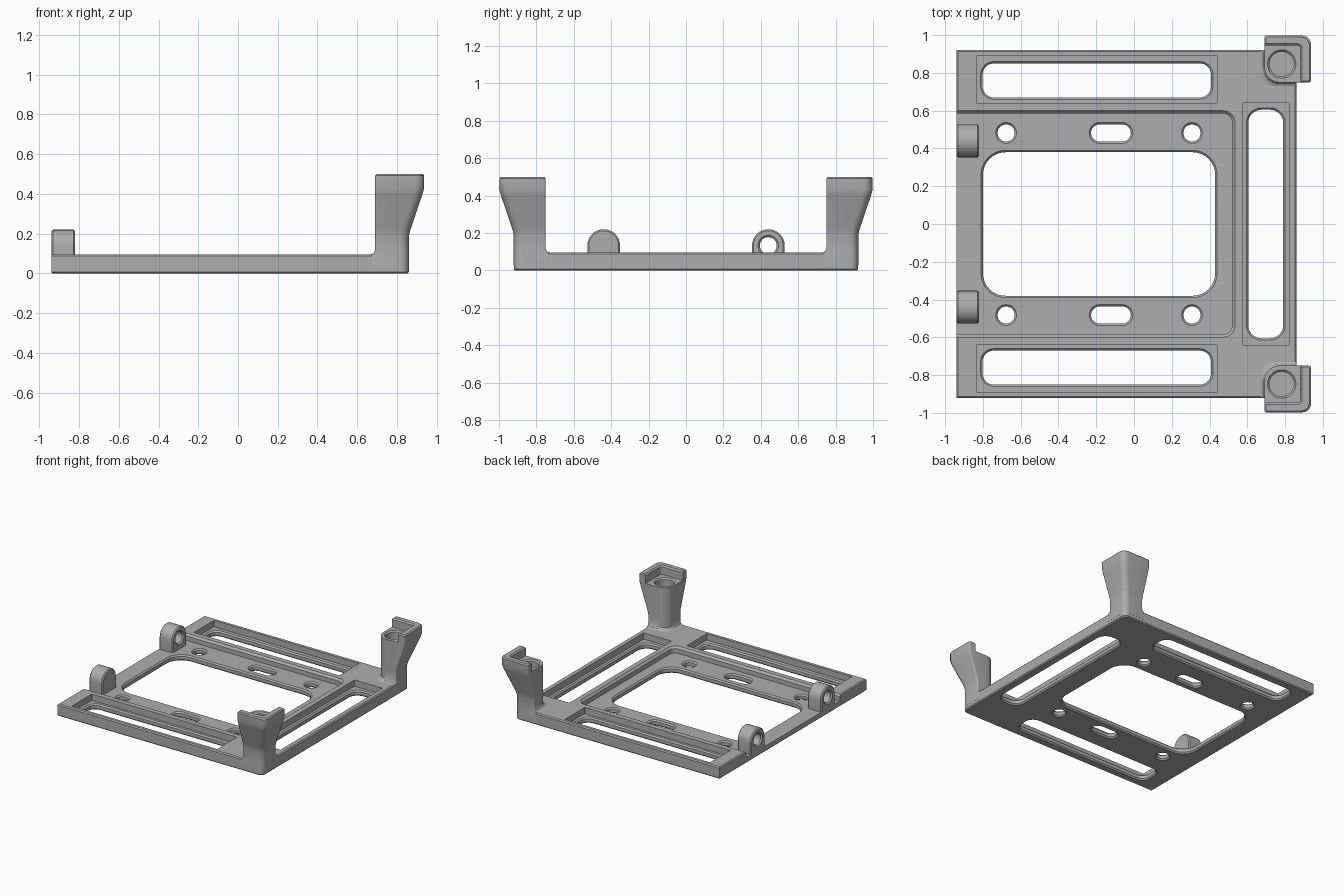
import bpy, bmesh, math
from mathutils import Matrix

cube = bpy.data.objects.get("Cube")
if cube:
    bpy.data.objects.remove(cube, do_unlink=True)

grey = bpy.data.materials.new("mid_grey")
grey.use_nodes = True
COLOUR = (0.42, 0.42, 0.42, 1)
grey.diffuse_color = COLOUR
grey.node_tree.nodes["Principled BSDF"].inputs["Base Color"].default_value = COLOUR

THICK = 0.095   # plate thickness
FLOOR = 0.045   # height of the recess floors
ALONG_X = Matrix(((0, 0, 1), (1, 0, 0), (0, 1, 0))).to_4x4()


def section(rect, radii, grow=0.0, steps=8):
    """Rounded rectangle outline; radii run anticlockwise from the +x +y corner."""
    x0, x1, y0, y1 = rect
    x0, x1, y0, y1 = x0 - grow, x1 + grow, y0 - grow, y1 + grow
    limit = 0.49 * min(x1 - x0, y1 - y0)
    points = []
    corners = ((x1, y1, -1, -1), (x0, y1, 1, -1), (x0, y0, 1, 1), (x1, y0, -1, 1))
    for i, (x, y, sx, sy) in enumerate(corners):
        r = min(max(radii[i] + grow, 0.002), limit)
        for k in range(steps + 1):
            a = math.pi / 2 * (i + k / steps)
            points.append((x + sx * r + r * math.cos(a), y + sy * r + r * math.sin(a)))
    return points


def loft(name, layers, matrix=None):
    """Solid through a stack of (height, outline) layers."""
    bm = bmesh.new()
    rings = [[bm.verts.new((x, y, z)) for x, y in outline] for z, outline in layers]
    bm.faces.new(rings[0][::-1])
    bm.faces.new(rings[-1])
    for low, high in zip(rings, rings[1:]):
        for i in range(len(low)):
            j = (i + 1) % len(low)
            bm.faces.new((low[i], low[j], high[j], high[i]))
    if matrix:
        bm.transform(matrix)
    bmesh.ops.recalc_face_normals(bm, faces=bm.faces)
    mesh = bpy.data.meshes.new(name)
    bm.to_mesh(mesh)
    bm.free()
    mesh.materials.append(grey)
    ob = bpy.data.objects.new(name, mesh)
    bpy.context.collection.objects.link(ob)
    return ob


def prism(name, rect, radii, levels, matrix=None):
    """Rounded prism from (height, grow) levels."""
    if not isinstance(radii, tuple):
        radii = (radii,) * 4
    return loft(name, [(z, section(rect, radii, g)) for z, g in levels], matrix)


def select(ob):
    bpy.ops.object.select_all(action='DESELECT')
    ob.select_set(True)
    bpy.context.view_layer.objects.active = ob


def cut(ob, cutters):
    select(ob)
    for cutter in cutters:
        cutter.hide_render = True
        mod = ob.modifiers.new("cut", 'BOOLEAN')
        mod.operation, mod.solver, mod.object = 'DIFFERENCE', 'EXACT', cutter
        bpy.ops.object.modifier_apply(modifier=mod.name)
        bpy.data.objects.remove(cutter, do_unlink=True)


def finish(ob):
    select(ob)
    bpy.ops.object.shade_smooth_by_angle(angle=math.radians(30))


def through(top, e=0.01):
    """Levels of a through hole with eased rims, from the underside up to top."""
    return [(-e, 2 * e), (e, 0), (top - e, 0), (top + e, 2 * e)]


def centred(x, y, w, h):
    return (x - w / 2, x + w / 2, y - h / 2, y + h / 2)


# Base plate with eased edges
plate = prism("base_plate", (-0.94, 0.86, -0.92, 0.92), (0.04, 0, 0, 0.04),
              [(0, -0.008), (0.008, 0), (THICK - 0.008, 0), (THICK, -0.008)])

# Central tray, open at one side, and its window
cutters = [
    prism("tray", (-1.1, 0.52, -0.585, 0.585), 0.05,
          [(FLOOR, 0), (THICK - 0.015, 0), (THICK + 0.005, 0.02)]),
    prism("window", (-0.8, 0.43, -0.38, 0.38), 0.12, through(FLOOR)),
    prism("end_pocket", (0.575, 0.82, -0.64, 0.64), 0, [(FLOOR, 0), (0.2, 0)]),
    prism("end_slot", (0.605, 0.79, -0.605, 0.605), 0.07, through(FLOOR)),
]
# Side pockets with slots, screw holes and short slots, on both sides
for s in (-1, 1):
    cutters += [
        prism("side_pocket", centred(-0.197, s * 0.765, 1.275, 0.25), 0, [(FLOOR, 0), (0.2, 0)]),
        prism("side_slot", centred(-0.197, s * 0.76, 1.21, 0.18), 0.06, through(FLOOR)),
        prism("short_slot", centred(-0.122, s * 0.482, 0.21, 0.09), 0.045, through(FLOOR)),
    ]
    for x in (-0.677, 0.307):
        cutters.append(prism("screw_hole", centred(x, s * 0.482, 0.09, 0.09), 0.045, through(FLOOR)))
cut(plate, cutters)
finish(plate)

# Corner posts flaring outwards: (height, outer growth, foot fillet)
layers = []
for z, out, foot in ((0.03, 0, 0.02), (THICK, 0, 0.02), (0.101, 0, 0.008), (0.115, 0, 0),
                     (0.19, 0, 0), (0.22, 0.007, 0), (0.4, 0.068, 0), (0.43, 0.076, 0),
                     (0.492, 0.076, 0), (0.5, 0.068, -0.008)):
    rect = (0.69 - foot, 0.861 + out, 0.75 - foot, 0.921 + out)
    layers.append((z, section(rect, (0.045, 0.01, 0.08, 0.01))))
posts = loft("corner_posts", layers)
cut(posts, [
    prism("seat", (0.5, 0.88, 0.5, 0.945), 0.015, [(0.43, 0), (0.49, 0), (0.51, 0.02)]),
    prism("post_hole", centred(0.782, 0.847, 0.13, 0.13), 0.065,
          [(0.28, 0), (0.42, 0), (0.44, 0.02)]),
])
select(posts)
mirror = posts.modifiers.new("mirror", 'MIRROR')
mirror.use_axis = (False, True, False)
bpy.ops.object.modifier_apply(modifier=mirror.name)
finish(posts)

# Hinge lugs: one bored through, one with a blind socket on the outside
for name, y, inner_end, inner_grow in (("hinge_lug_through", 0.44, -0.81, 0.02),
                                       ("hinge_lug_blind", -0.44, -0.86, 0)):
    lug = prism(name, (y - 0.087, y + 0.087, 0.03, 0.22), (0.087, 0.087, 0, 0),
                [(-0.94, -0.008), (-0.932, 0), (-0.828, 0), (-0.82, -0.008)], ALONG_X)
    bore = prism("bore", centred(y, 0.133, 0.09, 0.09), 0.045,
                 [(-0.95, 0.02), (-0.93, 0), (inner_end - 0.02, 0), (inner_end, inner_grow)], ALONG_X)
    cut(lug, [bore])
    finish(lug)
